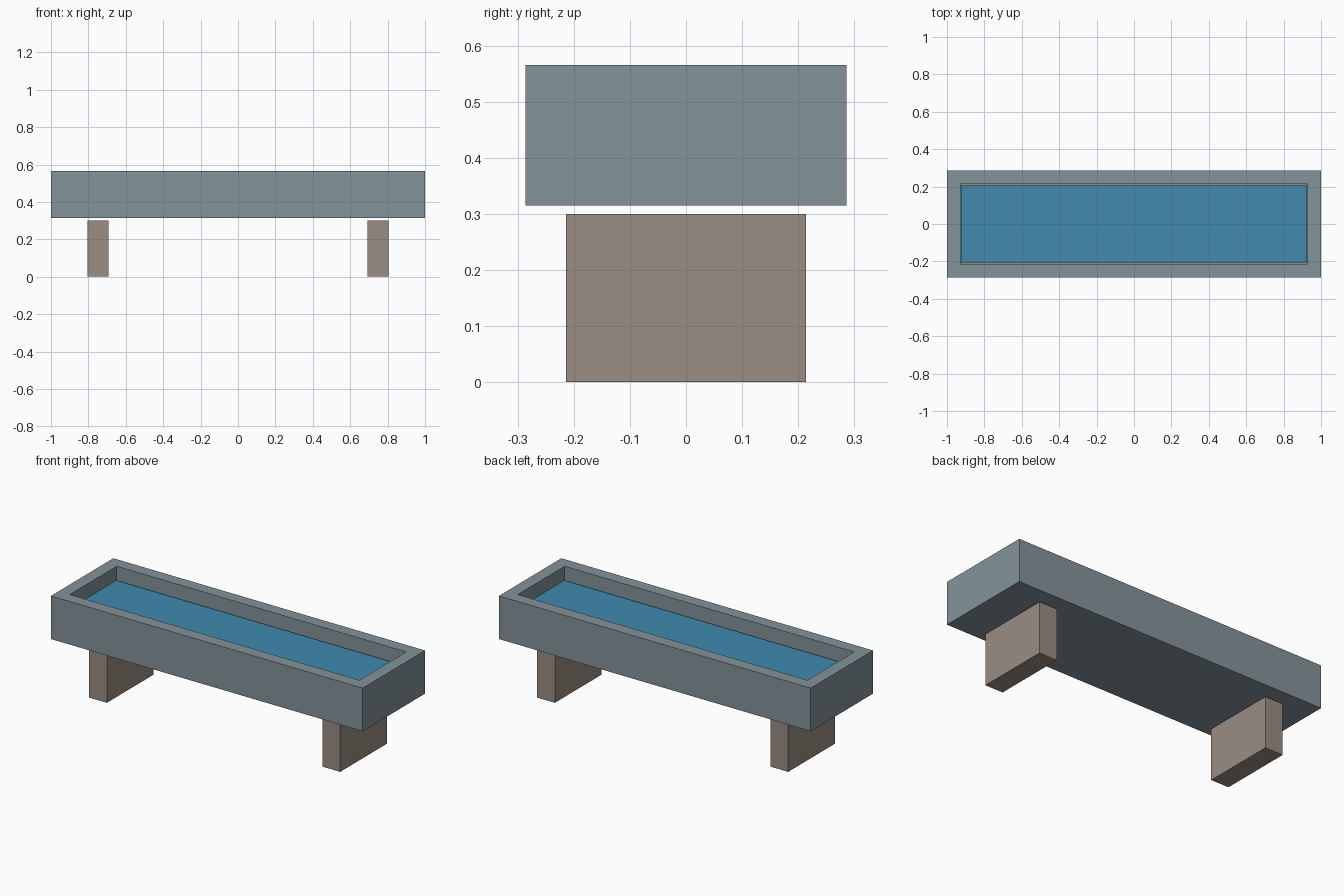
import bpy
import bmesh

if "Cube" in bpy.data.objects:
    bpy.data.objects.remove(bpy.data.objects["Cube"])


def material(name, rgb):
    m = bpy.data.materials.new(name)
    m.diffuse_color = (*rgb, 1.0)
    m.use_nodes = True
    m.node_tree.nodes["Principled BSDF"].inputs["Base Color"].default_value = m.diffuse_color
    return m


STONE = material("blue grey stone", (0.23, 0.292, 0.323))
LEG = material("warm brown stone", (0.323, 0.266, 0.227))
WATER = material("water blue", (0.052, 0.254, 0.42))


def finish(bm, name, mat):
    mesh = bpy.data.meshes.new(name)
    bm.to_mesh(mesh)
    bm.free()
    mesh.materials.append(mat)
    obj = bpy.data.objects.new(name, mesh)
    bpy.context.collection.objects.link(obj)
    return obj


def box_mesh(x0, x1, y0, y1, z0, z1):
    bm = bmesh.new()
    bmesh.ops.create_cube(bm, size=1)
    for v in bm.verts:
        v.co.x = x1 if v.co.x > 0 else x0
        v.co.y = y1 if v.co.y > 0 else y0
        v.co.z = z1 if v.co.z > 0 else z0
    return bm


# Trough: one block with the top inset and sunk to form the basin
WALL, FLOOR_Z = 0.0714, 0.386
bm = box_mesh(-1, 1, -0.286, 0.286, 0.315, 0.565)
bm.normal_update()
top = max(bm.faces, key=lambda f: f.calc_center_median().z)
bmesh.ops.inset_region(bm, faces=[top], thickness=WALL, use_even_offset=True)
sunk = bmesh.ops.extrude_discrete_faces(bm, faces=[top])["faces"][0]
for v in sunk.verts:
    v.co.z = FLOOR_Z
bmesh.ops.recalc_face_normals(bm, faces=bm.faces)
finish(bm, "trough", STONE)

# Water: slightly narrower than the basin
finish(box_mesh(-0.925, 0.925, -0.206, 0.206, FLOOR_Z + 0.002, 0.487), "water", WATER)

# Two slab legs, just short of the trough's underside
for side, name in ((-1, "left_leg"), (1, "right_leg")):
    c = side * 0.7485
    finish(box_mesh(c - 0.057, c + 0.057, -0.214, 0.214, 0, 0.30), name, LEG)
